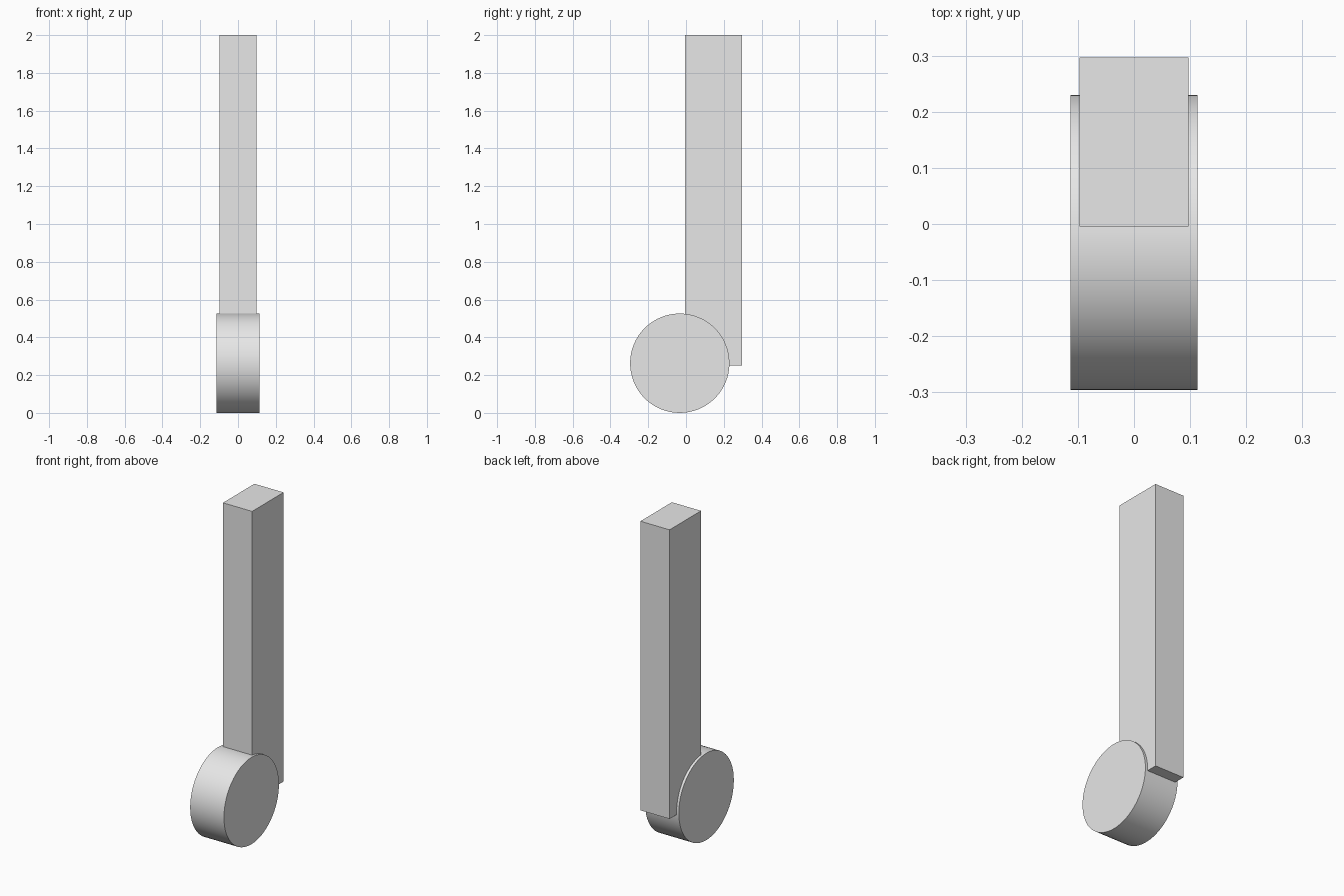
import bpy
import math

cube = bpy.data.objects.get("Cube")
if cube:
    bpy.data.objects.remove(cube, do_unlink=True)

# Single plain grey
grey = bpy.data.materials.new("light_grey")
grey.use_nodes = True
colour = (0.8, 0.8, 0.8, 1)
grey.diffuse_color = colour
grey.node_tree.nodes["Principled BSDF"].inputs["Base Color"].default_value = colour


def finish(name):
    obj = bpy.context.object
    obj.name = name
    obj.data.materials.append(grey)
    bpy.ops.object.transform_apply(location=False, rotation=True, scale=True)
    return obj


# Upright rectangular arm
bpy.ops.mesh.primitive_cube_add(size=1, location=(0, 0.146, 1.125))
bpy.context.object.scale = (0.195, 0.301, 1.75)
finish("upright_arm")

# Disc at the foot, axle running left to right
bpy.ops.mesh.primitive_cylinder_add(vertices=64, radius=0.263, depth=0.226,
                                    location=(0, -0.033, 0.263),
                                    rotation=(0, math.pi / 2, 0))
finish("foot_wheel")
bpy.ops.object.shade_smooth_by_angle(angle=math.radians(30))
